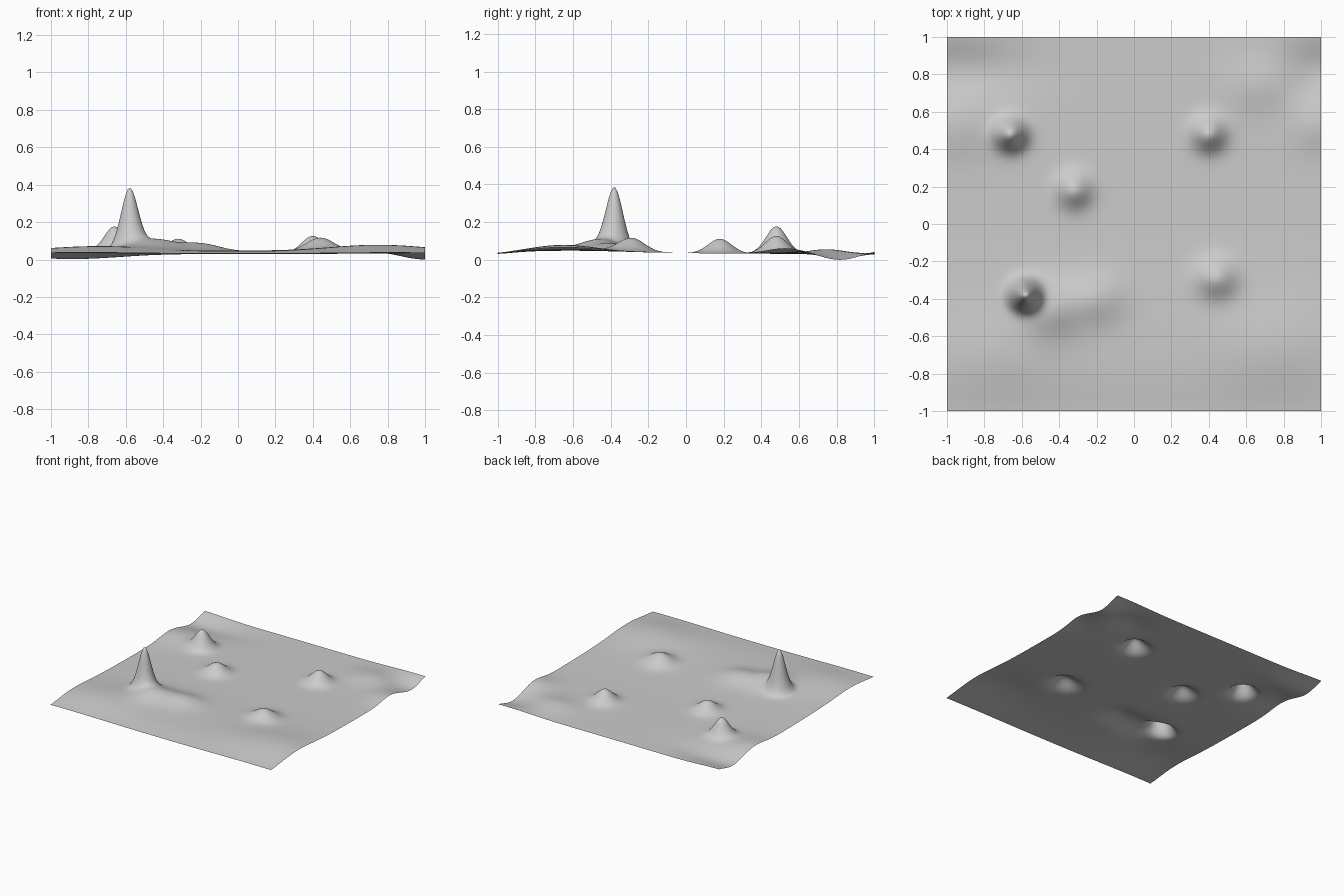
import bpy
import bmesh
from math import exp

cube = bpy.data.objects.get("Cube")
if cube:
    bpy.data.objects.remove(cube, do_unlink=True)

# Rounded features: centre x, centre y, height, spread x, spread y
PEAKS = [
    (-0.58, -0.38, 0.317, 0.045, 0.045),
    (-0.66, 0.48, 0.142, 0.055, 0.055),
    (0.40, 0.48, 0.095, 0.06, 0.06),
    (-0.32, 0.18, 0.078, 0.062, 0.062),
    (0.44, -0.29, 0.074, 0.075, 0.07),
]
HILLS = [
    (-0.45, -0.45, 0.06, 0.11, 0.10),
    (-0.20, -0.40, 0.04, 0.10, 0.09),
    (0.75, -0.65, 0.032, 0.25, 0.17),
    (-0.75, -0.70, 0.025, 0.25, 0.16),
    (0.0, -0.60, 0.01, 3.0, 0.30),
    (1.0, 0.53, 0.03, 0.12, 0.10),
    (-0.95, 0.53, 0.028, 0.15, 0.12),
    (0.68, 0.75, 0.026, 0.13, 0.10),
    (-1.0, 1.05, 0.02, 0.20, 0.10),
    (1.0, 1.05, 0.02, 0.20, 0.10),
]
DIPS = [
    (0.0, -1.05, -0.013, 1.5, 0.12),
    (-0.90, 0.82, -0.03, 0.25, 0.10),
    (1.0, 0.82, -0.033, 0.13, 0.10),
]


def ground_height(x, y):
    z = 0.034 - 0.005 * y
    for cx, cy, h, sx, sy in PEAKS + HILLS + DIPS:
        z += h * exp(-(((x - cx) / sx) ** 2 + ((y - cy) / sy) ** 2) / 2)
    return z


# Single-sheet terrain
bm = bmesh.new()
bmesh.ops.create_grid(bm, x_segments=160, y_segments=160, size=1.0)
for v in bm.verts:
    v.co.z = ground_height(v.co.x, v.co.y)
lowest = min(v.co.z for v in bm.verts)
for v in bm.verts:
    v.co.z -= lowest
for f in bm.faces:
    f.smooth = True
mesh = bpy.data.meshes.new("terrain")
bm.to_mesh(mesh)
bm.free()
terrain = bpy.data.objects.new("terrain", mesh)
bpy.context.collection.objects.link(terrain)

# Plain grey surface
grey = bpy.data.materials.new("light_grey")
grey.use_nodes = True
colour = (0.6, 0.6, 0.6, 1.0)
grey.diffuse_color = colour
for node in grey.node_tree.nodes:
    if node.type == "BSDF_PRINCIPLED":
        node.inputs["Base Color"].default_value = colour
mesh.materials.append(grey)
